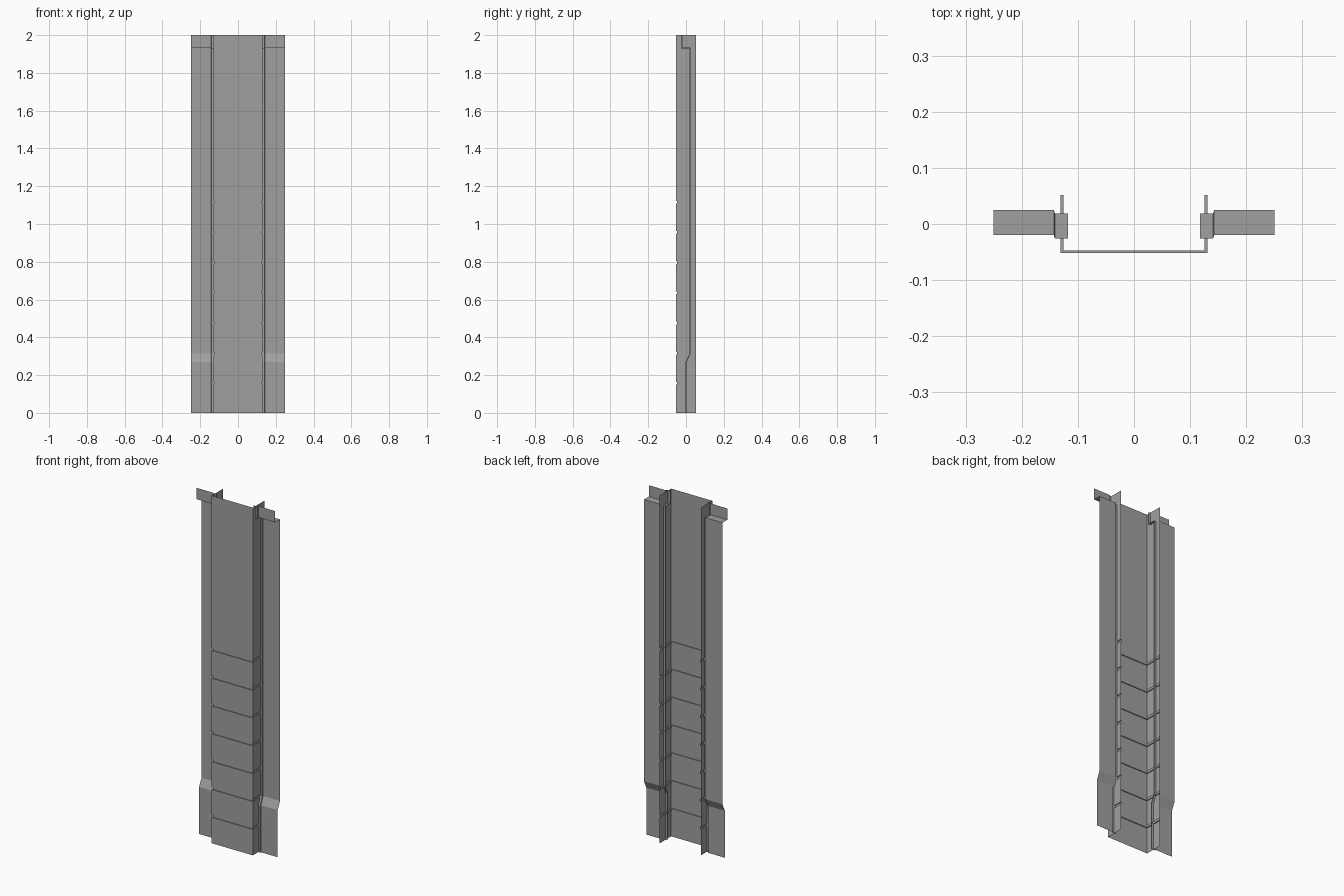
import bpy

cube = bpy.data.objects.get("Cube")
if cube:
    bpy.data.objects.remove(cube, do_unlink=True)

grey = bpy.data.materials.new("panel grey")
grey.use_nodes = True
colour = (0.353, 0.353, 0.353, 1)
grey.diffuse_color = colour
bsdf = grey.node_tree.nodes["Principled BSDF"]
bsdf.inputs["Base Color"].default_value = colour
bsdf.inputs["Roughness"].default_value = 0.8


def sheet(name, rows):
    """Skin a thin sheet through equal-length rows of points."""
    n = len(rows[0])
    verts = [p for row in rows for p in row]
    faces = [(r * n + i, r * n + i + 1, (r + 1) * n + i + 1, (r + 1) * n + i)
             for r in range(len(rows) - 1) for i in range(n - 1)]
    mesh = bpy.data.meshes.new(name)
    mesh.from_pydata(verts, [], faces)
    mesh.materials.append(grey)
    obj = bpy.data.objects.new(name, mesh)
    bpy.context.collection.objects.link(obj)
    return obj


# Projecting channel, with square-cut joints around its lower half
levels = [(0, 0)]
for k in range(1, 8):
    low, high = 0.16 * k - 0.011, 0.16 * k + 0.003
    levels += [(low, 0), (low, 0.005), (high, 0.005), (high, 0)]
levels.append((2, 0))
rows = []
for z, inset in levels:
    x, y = 0.131 - inset, -0.052 + inset
    rows.append([(-x, 0.052, z), (-x, y, z), (x, y, z), (x, 0.052, z)])
sheet("pilaster_channel", rows)

# Side wings: plinth, sloped ledge, wall and stepped cornice as (y, z, drop of edge strip)
wall = [(0.004, 0, 0), (0.004, 0.27, 0), (0.025, 0.315, 0), (0.025, 1.935, 0.006),
        (-0.0195, 1.935, 0.006), (-0.0195, 2, 0)]
# Across each wing: proud edge strip, small return and broad panel as (x, strip amount)
across = [(0.118, 1), (0.141, 1), (0.143, 0), (0.25, 0)]
for side, label in ((1, "left"), (-1, "right")):
    order = across if side > 0 else across[::-1]
    sheet(label + "_wing",
          [[(side * x, y - 0.006 * s, z - drop * s) for x, s in order]
           for y, z, drop in wall])
